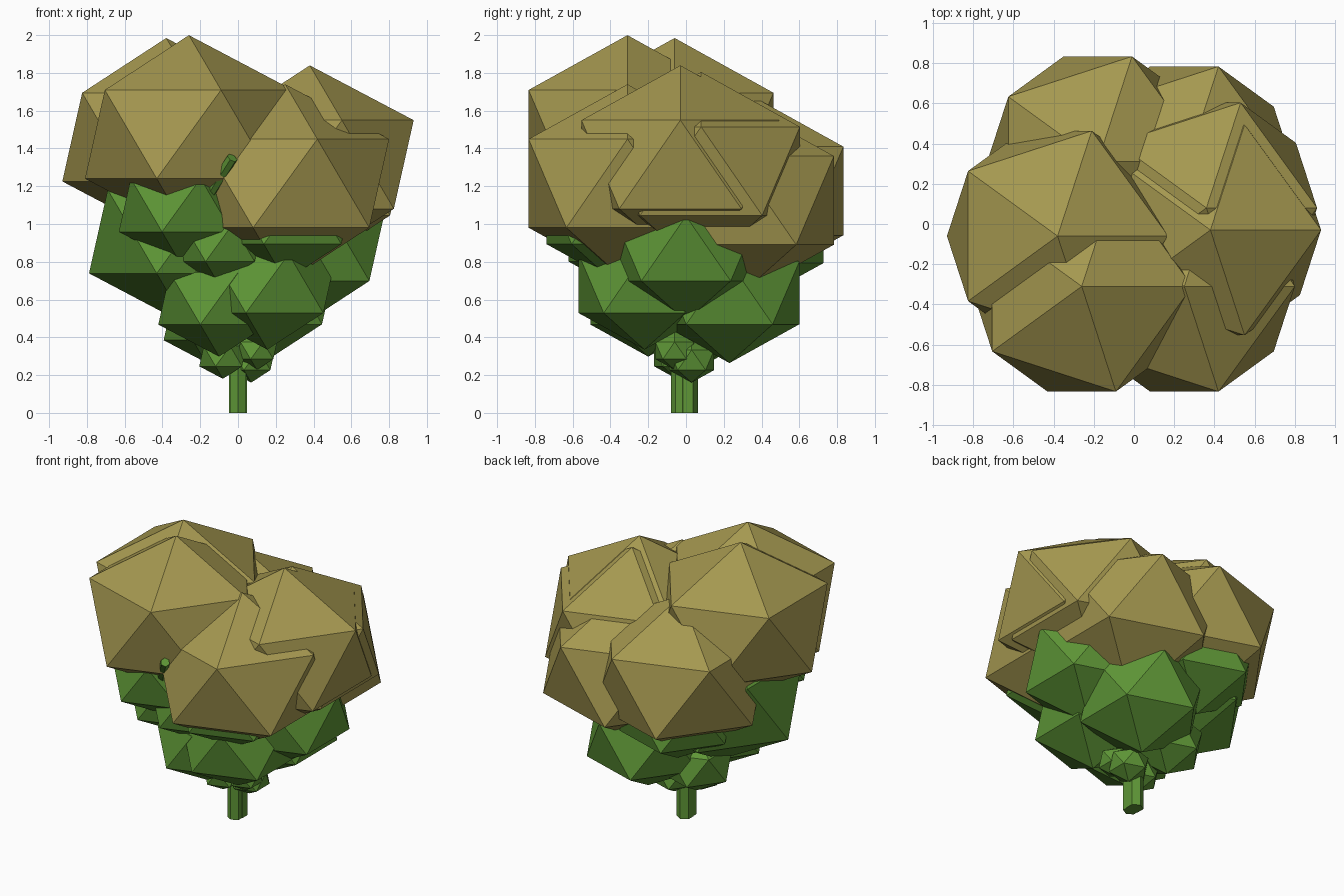
import bpy
from mathutils import Vector

if "Cube" in bpy.data.objects:
    bpy.data.objects.remove(bpy.data.objects["Cube"])


def material(name, rgb):
    m = bpy.data.materials.new(name)
    m.diffuse_color = (*rgb, 1)
    m.use_nodes = True
    m.node_tree.nodes["Principled BSDF"].inputs["Base Color"].default_value = m.diffuse_color
    return m


OLIVE = material("olive_foliage", (0.376, 0.314, 0.08))
GREEN = material("green_foliage", (0.112, 0.305, 0.037))


def clump(name, x, y, z, r, mat):
    """Slightly flattened icosahedron of leaves."""
    bpy.ops.mesh.primitive_ico_sphere_add(subdivisions=1, radius=1, location=(x, y, z))
    ob = bpy.context.object
    ob.name = name
    ob.scale = (r, r, r * 0.853)
    ob.data.materials.append(mat)


def limb(name, start, end, r, mat, sides=6):
    """Straight low-poly prism between two points."""
    a, b = Vector(start), Vector(end)
    bpy.ops.mesh.primitive_cylinder_add(vertices=sides, radius=r, depth=(b - a).length,
                                        location=(a + b) / 2)
    ob = bpy.context.object
    ob.name = name
    ob.rotation_euler = (b - a).to_track_quat('Z', 'Y').to_euler()
    ob.data.materials.append(mat)


# Upper canopy: equal large clumps
for i, (x, y, z) in enumerate([
    (-0.26, -0.31, 1.475),
    (-0.38, -0.06, 1.46),
    (0.38, -0.03, 1.315),
    (0.36, 0.08, 1.28),
    (0.25, -0.31, 1.215),
    (-0.18, 0.31, 1.175),
    (0.25, 0.26, 1.125),
]):
    clump(f"upper_canopy_{i + 1}", x, y, z, 0.615, OLIVE)

# Lower canopy: clumps shrinking towards the trunk
for i, (x, y, z, r) in enumerate([
    (-0.27, 0.0, 0.96, 0.58),
    (0.37, 0.0, 0.87, 0.45),
    (0.155, -0.22, 0.685, 0.41),
    (0.13, 0.23, 0.635, 0.435),
    (0.25, -0.39, 1.05, 0.41),
    (-0.20, 0.38, 0.95, 0.41),
    (-0.30, -0.40, 1.10, 0.37),
    (-0.10, -0.40, 0.90, 0.26),
    (-0.10, -0.20, 0.605, 0.36),
    (-0.17, 0.12, 0.48, 0.25),
    (0.07, 0.03, 0.28, 0.14),
    (0.10, -0.06, 0.33, 0.12),
    (-0.08, -0.05, 0.30, 0.14),
]):
    clump(f"lower_canopy_{i + 1}", x, y, z, r, GREEN)

# Trunk of two merged stems, and the branches that poke out
limb("trunk", (0, 0.01, 0), (0, 0.01, 0.6), 0.054, GREEN)
limb("side_trunk", (0, -0.03, 0), (0, -0.03, 0.5), 0.05, GREEN)
limb("front_branch", (-0.22, -0.55, 1.05), (-0.03, -0.76, 1.35), 0.03, GREEN)
limb("side_branch", (0, 0.01, 0.45), (0.47, 0.01, 0.57), 0.015, OLIVE)
